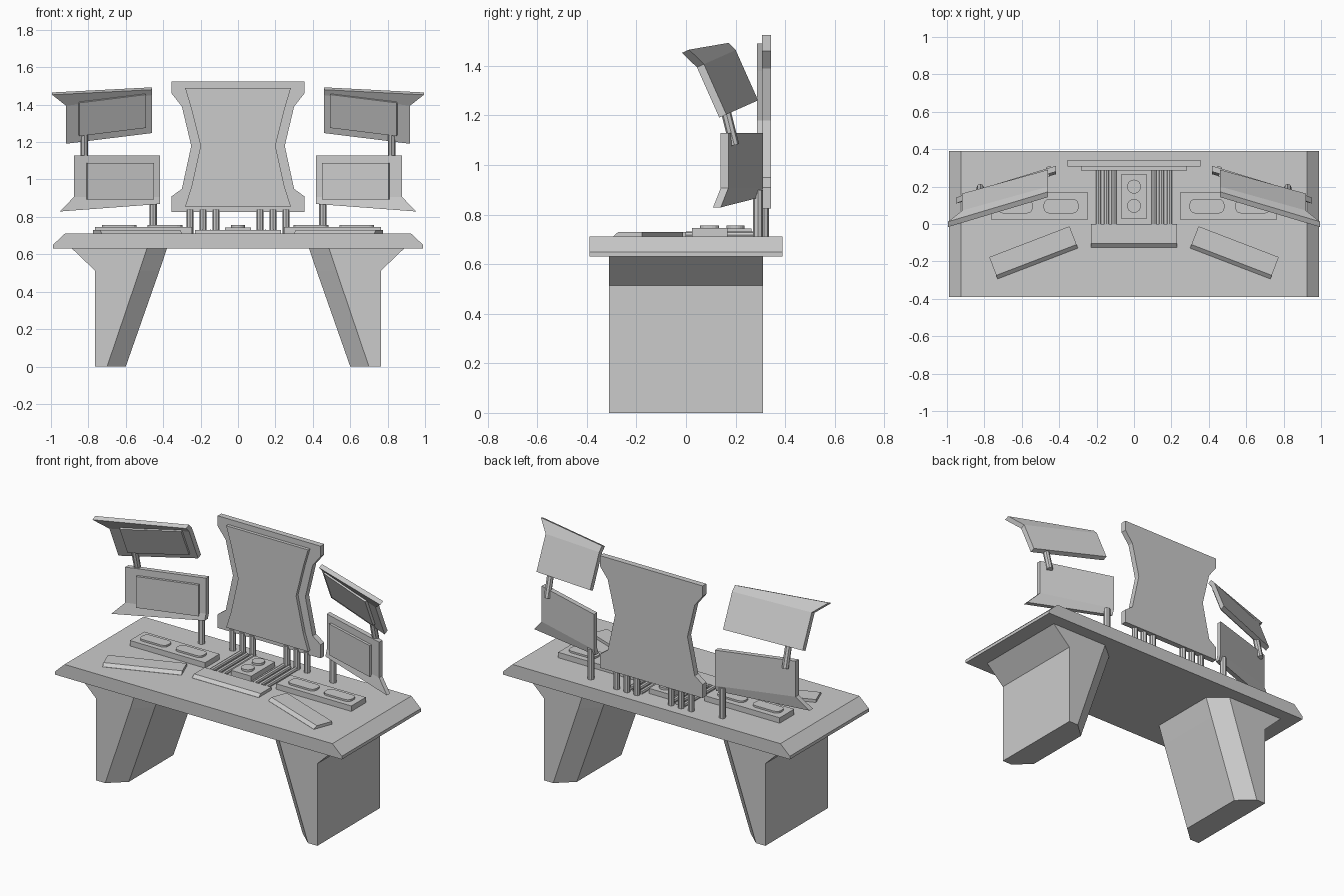
import bpy, bmesh, math
from mathutils import Vector, Matrix

if "Cube" in bpy.data.objects:
    bpy.data.objects.remove(bpy.data.objects["Cube"])


def finish(name, bm, mirror=False):
    bmesh.ops.recalc_face_normals(bm, faces=bm.faces)
    me = bpy.data.meshes.new(name)
    bm.to_mesh(me)
    bm.free()
    ob = bpy.data.objects.new(name, me)
    bpy.context.collection.objects.link(ob)
    if mirror:
        ob.modifiers.new("mirror", 'MIRROR')
    return ob


def loft(name, a, b, mirror=False, mat=None):
    """Solid between two matching outlines."""
    bm = bmesh.new()
    va, vb = [bm.verts.new(p) for p in a], [bm.verts.new(p) for p in b]
    bm.faces.new(va)
    bm.faces.new(vb[::-1])
    n = len(a)
    for i in range(n):
        bm.faces.new((va[i], va[(i + 1) % n], vb[(i + 1) % n], vb[i]))
    if mat:
        bm.transform(mat)
    return finish(name, bm, mirror)


def extrude_y(name, pts, y0, y1, mirror=False):
    return loft(name, [(x, y0, z) for x, z in pts], [(x, y1, z) for x, z in pts], mirror)


def extrude_z(name, pts, z0, z1, mirror=False):
    return loft(name, [(x, y, z0) for x, y in pts], [(x, y, z1) for x, y in pts], mirror)


def rect(x0, x1, y0, y1):
    return [(x0, y0), (x1, y0), (x1, y1), (x0, y1)]


def rod(name, p, q, r, sides=8, mirror=False):
    p, q = Vector(p), Vector(q)
    d = q - p
    bm = bmesh.new()
    bmesh.ops.create_cone(bm, cap_ends=True, segments=sides, radius1=r, radius2=r, depth=d.length)
    bm.transform(Matrix.Translation((p + q) / 2) @ Vector((0, 0, 1)).rotation_difference(d).to_matrix().to_4x4())
    return finish(name, bm, mirror)


# Desk top with sloped ends
extrude_y("desk_top", [(-.925, .711), (.925, .711), (.99, .65), (.99, .63),
                       (-.99, .63), (-.99, .65)], -.39, .39)

# Legs: flared outside, slanted inside with chamfered corners
bm = bmesh.new()
rings = []
for z, xo, xc, xi in [(0, -.765, -.70, -.60), (.513, -.765, -.526, -.42), (.63, -.887, -.487, -.38)]:
    rings.append([bm.verts.new((x, y, z)) for x, y in
                  [(xo, -.31), (xc, -.31), (xi, -.22), (xi, .22), (xc, .31), (xo, .31)]])
for a, b in zip(rings, rings[1:]):
    for i in range(6):
        bm.faces.new((a[i], a[(i + 1) % 6], b[(i + 1) % 6], b[i]))
bm.faces.new(rings[0])
bm.faces.new(rings[-1])
finish("leg", bm, True)

# Centre monitor: waisted slab and raised screen
def waisted(half):
    return half + [(-x, z) for x, z in half[::-1]]

extrude_y("centre_monitor", waisted([(.355, 1.525), (.355, 1.46), (.30, 1.39), (.25, 1.18),
                                     (.30, .95), (.355, .91), (.355, .825)]), .307, .343)
extrude_y("centre_screen", waisted([(.283, 1.49), (.25, 1.38), (.20, 1.18),
                                    (.25, .957), (.283, .855)]), .287, .31)
for x in (-.257, -.187, -.118):
    rod("centre_monitor_post", (x, .315, .705), (x, .315, .84), .019, 8, True)

# Rails on the desk
for x in (-.19, -.147, -.107):
    rod("desk_rail", (x, 0, .718), (x, .296, .718), .014, 8, True)

# Side monitors: yawed plate with a flared lip; the upper one is flipped and tilted
X0, X1, H, SL, TH = -.877, -.417, .222, .305, .031


def side_monitor(prefix, mat):
    def pt(x, t, fwd=0):
        return Vector((x, (x - X0) * SL - fwd, t))
    up = Vector((0, TH, 0))
    body = [pt(X0, 0), pt(X1, 0), pt(X1, H), pt(X0, H)]
    lip = [pt(X0, 0), pt(X1, 0), pt(X1, -.038, .014), pt(X0 - .075, -.078, .008)]
    bm = bmesh.new()
    front = [bm.verts.new(p) for p in body + lip[2:]]
    back = [bm.verts.new(p + up) for p in body + lip[2:]]
    for ring in (front, back):
        bm.faces.new([ring[i] for i in (0, 1, 2, 3)])
        bm.faces.new([ring[i] for i in (0, 5, 4, 1)])
    loop = [0, 5, 4, 1, 2, 3]
    for i, j in zip(loop, loop[1:] + loop[:1]):
        bm.faces.new((front[i], front[j], back[j], back[i]))
    bm.transform(mat)
    finish(prefix + "_monitor", bm, True)
    scr = [pt(-.81, -.015), pt(-.455, -.015), pt(-.455, .18), pt(-.81, .18)]
    out = Vector((SL, -1, 0)).normalized() * .016
    loft(prefix + "_screen", [p + out for p in scr], [p - out * .3 for p in scr], True, mat)


side_monitor("lower_side", Matrix.Translation((0, .14, .907)))
side_monitor("upper_side", Matrix.Translation((-.042, .044, 1.394))
             @ Matrix.Rotation(math.radians(24), 4, 'X') @ Matrix.Diagonal((1, 1, -1, 1)))
rod("side_monitor_post", (-.454, .29, .705), (-.454, .29, .90), .02, 8, True)
rod("upper_monitor_arm", (-.822, .152, 1.25), (-.822, .195, 1.08), .02, 8, True)


# Wedge-fronted keyboards: one in the centre, one angled each side
def keyboard(name, mat, mirror=False):
    prof = [(-.0625, .708), (-.0625, .712), (-.042, .729), (.0625, .729), (.0625, .708)]
    loft(name, [(-.23, y, z) for y, z in prof], [(.23, y, z) for y, z in prof], mirror, mat)


keyboard("centre_keyboard", Matrix.Translation((0, -.0625, 0)))
keyboard("side_keyboard", Matrix.Translation((-.537, -.153, 0))
         @ Matrix.Rotation(math.radians(21), 4, 'Z'), True)

# Control pods with rounded pads
extrude_z("control_pod", rect(-.765, -.245, .025, .168), .705, .745, True)
for cx in (-.635, -.39):
    outline = []
    for k, (sx, sy) in enumerate([(1, 1), (-1, 1), (-1, -1), (1, -1)]):
        for s in range(4):
            a = math.radians(90 * k + 30 * s)
            outline.append((cx + sx * .065 + .028 * math.cos(a), .095 + sy * .01 + .028 * math.sin(a)))
    extrude_z("pod_pad", outline, .74, .756, True)

# Centre console with two dials
extrude_z("centre_console", rect(-.07, .07, .03, .265), .705, .743)
for y in (.2, .097):
    rod("console_dial", (0, y, .735), (0, y, .756), .037, 24)
